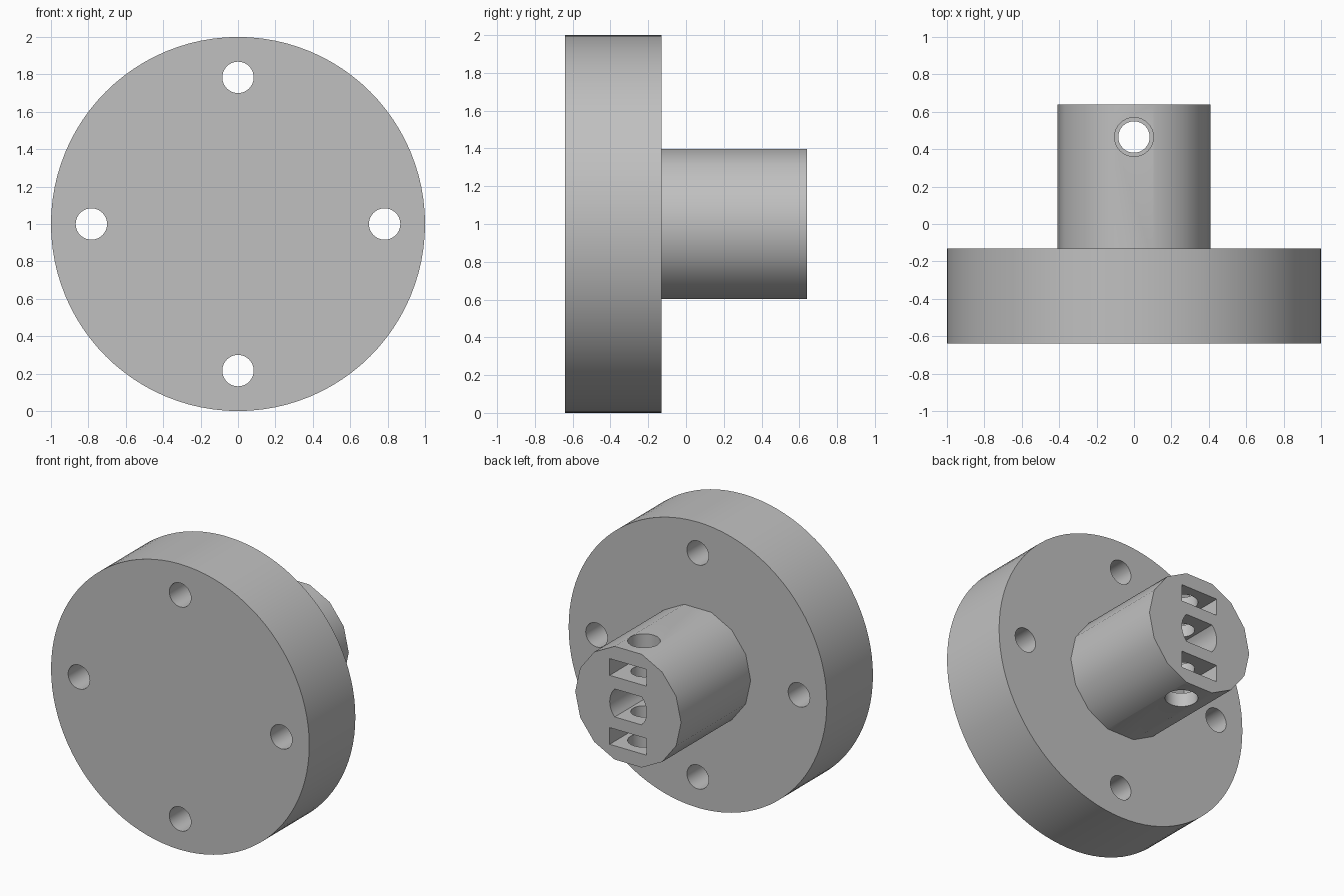
import bpy
import bmesh
from math import sin, cos, pi, asin, radians

cube = bpy.data.objects.get("Cube")
if cube:
    bpy.data.objects.remove(cube, do_unlink=True)

# Single grey material
grey = bpy.data.materials.new("plain grey")
grey.use_nodes = True
colour = (0.53, 0.53, 0.53, 1)
grey.diffuse_color = colour
grey.node_tree.nodes["Principled BSDF"].inputs["Base Color"].default_value = colour

AXIS_Z = 1.0
HUB_R = 0.41
HOLE_R = 0.084
BORE_R = 0.104
SCREW_Y = 0.465
BACK_Y = 0.64


def circle(r, n, cx=0, cy=0):
    return [(cx + r * cos(2 * pi * i / n), cy + r * sin(2 * pi * i / n)) for i in range(n)]


def prism(name, profile, a, b, axis="Y"):
    """Extrude a profile along y (points are x, z) or z (points are x, y)."""
    bm = bmesh.new()
    place = (lambda p, t: (p[0], t, p[1])) if axis == "Y" else (lambda p, t: (p[0], p[1], t))
    ends = [[bm.verts.new(place(p, t)) for p in profile] for t in (a, b)]
    bm.faces.new(ends[0])
    bm.faces.new(ends[1][::-1])
    for i in range(len(profile)):
        j = (i + 1) % len(profile)
        bm.faces.new((ends[0][i], ends[1][i], ends[1][j], ends[0][j]))
    bmesh.ops.recalc_face_normals(bm, faces=bm.faces)
    mesh = bpy.data.meshes.new(name)
    bm.to_mesh(mesh)
    bm.free()
    mesh.materials.append(grey)
    obj = bpy.data.objects.new(name, mesh)
    bpy.context.collection.objects.link(obj)
    return obj


def cut(target, cutters):
    """Subtract each cutter, then remove it."""
    bpy.context.view_layer.objects.active = target
    for cutter in cutters:
        cutter.hide_render = True
        mod = target.modifiers.new("cut", "BOOLEAN")
        mod.operation = "DIFFERENCE"
        mod.solver = "EXACT"
        mod.object = cutter
        bpy.ops.object.modifier_apply(modifier=mod.name)
        bpy.data.objects.remove(cutter, do_unlink=True)


def smooth(obj):
    bpy.ops.object.select_all(action="DESELECT")
    obj.select_set(True)
    bpy.context.view_layer.objects.active = obj
    bpy.ops.object.shade_smooth_by_angle(angle=radians(35))


# Flange disc with four bolt holes
flange = prism("flange", circle(1, 96, 0, AXIS_Z), -BACK_Y, -0.13)
cut(flange, [prism("bolt_hole_cutter", circle(HOLE_R, 32, x, AXIS_Z + z), -1, 1)
             for x, z in circle(0.784, 4)])
smooth(flange)

# Faceted hub, with wide flats at top and bottom for the screw holes
flat = asin(0.105 / HUB_R)
step = (pi / 2 - flat) / 3
angles = [i * step for i in range(4)]
angles += [pi - a for a in angles[::-1]]
angles += [pi + a for a in angles[1:-1]]
hub = prism("hub", [(HUB_R * cos(a), AXIS_Z + HUB_R * sin(a)) for a in angles], -0.2, BACK_Y)

# Shaft socket with flat top and bottom
socket_r, socket_half = 0.143, 0.098
arc = asin(socket_half / socket_r)
side = [-arc + 2 * arc * i / 10 for i in range(11)]
socket = [(socket_r * cos(a), AXIS_Z + socket_r * sin(a))
          for a in side + [pi + a for a in side]]
cutters = [prism("socket_cutter", socket, 0.14, 1)]

# Nut slots above and below the socket
for s in (1, -1):
    low, high = AXIS_Z + s * 0.183, AXIS_Z + s * 0.3
    slot = [(-0.143, low), (0.143, low), (0.143, high), (-0.143, high)]
    cutters.append(prism("nut_slot_cutter", slot, 0.32, 1))

# Screw holes, wider outside the nut slots
cutters.append(prism("screw_cutter", circle(HOLE_R, 32, 0, SCREW_Y), 0.4, 1.6, "Z"))
for s in (1, -1):
    cutters.append(prism("wide_screw_cutter", circle(BORE_R, 32, 0, SCREW_Y),
                         AXIS_Z + s * 0.25, AXIS_Z + s * 0.6, "Z"))
cut(hub, cutters)
smooth(hub)
